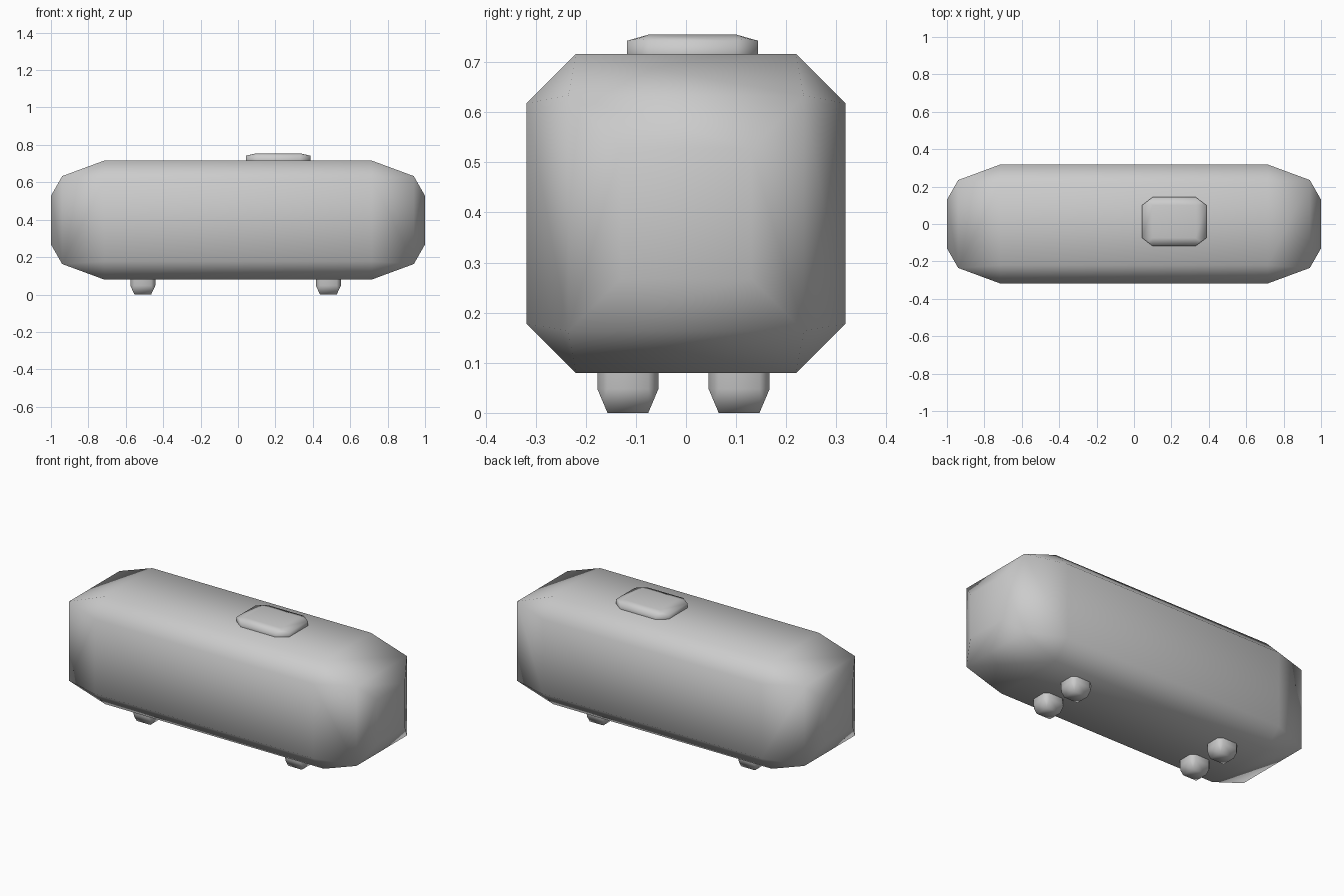
import bpy, bmesh
from itertools import product

if "Cube" in bpy.data.objects:
    bpy.data.objects.remove(bpy.data.objects["Cube"])


def soft_block(name, centre, half, x_cap, inset, corner):
    """Rounded low-poly block: a flat pad on each side plus one vertex per corner.
    x_cap: y/z half-size of the end pads, inset: half-sizes of the other pads,
    corner: position of the corner vertex."""
    bm = bmesh.new()
    hx, hy, hz = half
    ix, iy, iz = inset
    pads = [(hx, x_cap[0], x_cap[1]), (ix, hy, iz), (ix, iy, hz), corner]
    for sx, sy, sz in product((-1, 1), repeat=3):
        for x, y, z in pads:
            bm.verts.new((sx * x, sy * y, sz * z))
    bmesh.ops.convex_hull(bm, input=bm.verts[:])
    bmesh.ops.dissolve_limit(bm, angle_limit=0.01, verts=bm.verts[:], edges=bm.edges[:])
    bmesh.ops.recalc_face_normals(bm, faces=bm.faces[:])
    for f in bm.faces:
        f.smooth = True
    mesh = bpy.data.meshes.new(name)
    bm.to_mesh(mesh)
    bm.free()
    ob = bpy.data.objects.new(name, mesh)
    ob.location = centre
    bpy.context.collection.objects.link(ob)
    return ob


def small_block(name, centre, half):
    inset = tuple(h * 0.667 for h in half)
    return soft_block(name, centre, half, inset[1:], inset, tuple(h * 0.81 for h in half))


# long main body
soft_block("body", (0, 0, 0.398), (1.0, 0.318, 0.318), (0.13, 0.13),
           (0.715, 0.22, 0.22), (0.94, 0.235, 0.235))

# low lid on top, off centre
small_block("top_lid", (0.215, 0.013, 0.718), (0.172, 0.131, 0.037))

# four stubby feet, tops sunk into the body
for end, x in (("left", -0.509), ("right", 0.483)):
    for side, y in (("front", -0.116), ("back", 0.106)):
        small_block(f"{side}_{end}_foot", (x, y, 0.144), (0.067, 0.061, 0.144))
